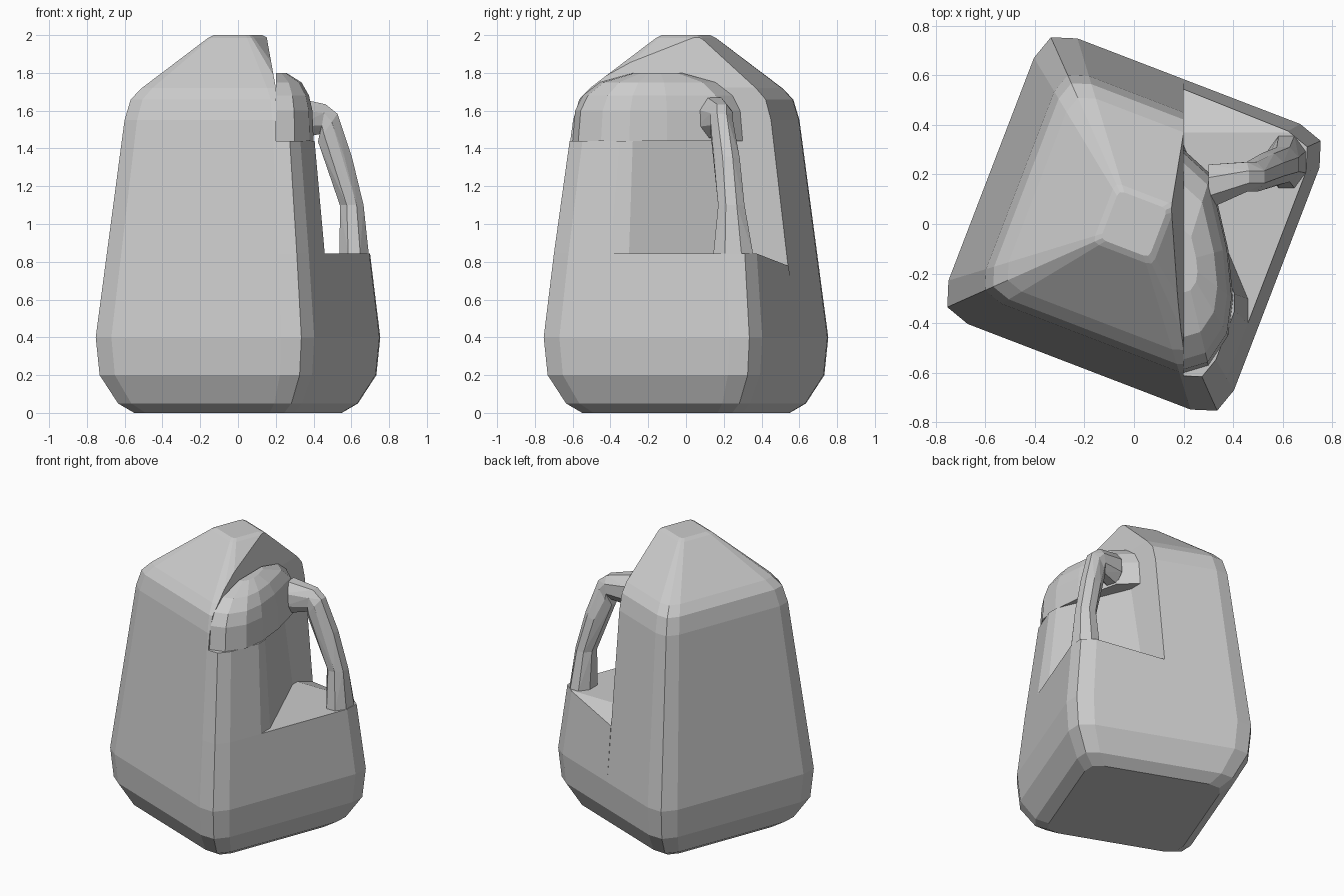
import bpy, bmesh, math
from mathutils import Vector, Matrix

cube = bpy.data.objects.get("Cube")
if cube:
    bpy.data.objects.remove(cube, do_unlink=True)

grey = bpy.data.materials.new("plain grey")
grey.use_nodes = True
colour = (0.6, 0.6, 0.6, 1)
grey.diffuse_color = colour
grey.node_tree.nodes["Principled BSDF"].inputs["Base Color"].default_value = colour

CUT_X, LOWER_TOP, COLUMN_TOP = 0.2, 0.845, 1.44
TURN = Matrix.Rotation(math.radians(-21), 3, "Z")


def wrap(bm):
    """Replace the mesh by the convex hull of its points."""
    points = [v.co.copy() for v in bm.verts]
    bm.clear()
    for p in points:
        bm.verts.new(p)
    result = bmesh.ops.convex_hull(bm, input=bm.verts)
    spare = {g for g in result["geom_interior"] + result["geom_unused"]
             if isinstance(g, bmesh.types.BMVert)}
    bmesh.ops.delete(bm, geom=list(spare), context="VERTS")


def hull(name, points, cuts=()):
    """Faceted convex part; each cut (point, normal) removes the normal's side."""
    bm = bmesh.new()
    for p in points:
        bm.verts.new(p)
    wrap(bm)
    for point, normal in cuts:
        bmesh.ops.bisect_plane(bm, geom=bm.verts[:] + bm.edges[:] + bm.faces[:],
                               dist=1e-5, plane_co=point, plane_no=normal, clear_outer=True)
        wrap(bm)
    bmesh.ops.dissolve_limit(bm, angle_limit=math.radians(1), verts=bm.verts, edges=bm.edges)
    bmesh.ops.recalc_face_normals(bm, faces=bm.faces)
    mesh = bpy.data.meshes.new(name)
    bm.to_mesh(mesh)
    bm.free()
    mesh.materials.append(grey)
    ob = bpy.data.objects.new(name, mesh)
    bpy.context.collection.objects.link(ob)
    return ob


# Jug shell: a turned, tapered square with rounded corners
def shell():
    levels = [(0, 0.45), (0.05, 0.52), (0.2, 0.6), (0.4, 0.617), (0.85, 0.572),
              (1.55, 0.492), (1.66, 0.465), (1.72, 0.417), (1.985, 0.13), (2, 0.105)]
    corner = [Vector((1, 0.78, 0)), Vector((0.945, 0.945, 0)), Vector((0.78, 1, 0))]
    for z, half in levels:
        for k in range(4):
            quarter = Matrix.Rotation(k * math.pi / 2, 3, "Z")
            for c in corner:
                yield TURN @ quarter @ (c * half) + Vector((0, 0, z))


points = list(shell())
side = (CUT_X, 0, 0)
hull("main_body", points, [(side, (1, 0, 0)), ((0.15, 0, 2), (1, 0, 0.18))])

hull("lower_body", points, [(side, (-1, 0, 0)),
                            ((0, 0, LOWER_TOP), (0, 0, 1)),
                            ((0, 0.37, LOWER_TOP), (0, 0.36, 0.93))])

# Column between the lower body and the shoulder, slanted behind the grip
hull("column", points, [(side, (-1, 0, 0)),
                        ((0, 0, LOWER_TOP), (0, 0, -1)),
                        ((0, 0, COLUMN_TOP), (0, 0, 1)),
                        ((0.45, 0, LOWER_TOP + 0.1), (1, 0, 0.09)),
                        ((0.45, -0.28, LOWER_TOP), (0.92, 0.385, 0.07))])

# Rounded shoulder that carries the handle
outline = [(0, -0.6), (0.1, -0.57), (0.18, -0.45), (0.2, -0.3),
           (0.18, -0.1), (0.12, 0.1), (0.11, 0.2), (0, 0.3)]
shoulder = []
for z, size in [(COLUMN_TOP, 1), (1.6, 0.97), (1.68, 0.88), (1.75, 0.68), (1.8, 0.28)]:
    for x, y in outline:
        shoulder.append((CUT_X + x * size, (y + 0.15) * size - 0.15, z))
hull("shoulder", shoulder)


# Handle: short faceted links between eight-sided rings
def ring(centre, wide, deep, tilt):
    """Ring across y and a direction tilted up from x by the given degrees."""
    a = math.radians(tilt)
    across = Vector((math.cos(a), 0, math.sin(a)))
    for k in range(8):
        t = (k + 0.5) * math.pi / 4
        yield (Vector(centre) + across * (wide * 1.08 * math.cos(t))
               + Vector((0, deep * 1.08 * math.sin(t), 0)))


root = ((0.3, 0.15, 1.56), 0.11, 0.09, 90)
knuckle = ((0.45, 0.19, 1.555), 0.08, 0.06, 80)
elbow = ((0.475, 0.19, 1.51), 0.09, 0.06, 55)
middle = ((0.54, 0.22, 1.34), 0.065, 0.065, 15)
wrist = ((0.602, 0.24, 1.1), 0.063, 0.07, 0)
foot = ((0.615, 0.25, LOWER_TOP), 0.077, 0.105, 0)
for name, links in [("handle_root", [root, knuckle]),
                    ("handle_elbow", [knuckle, elbow]),
                    ("handle_grip", [elbow, middle, wrist]),
                    ("handle_foot", [wrist, foot])]:
    hull(name, [p for link in links for p in ring(*link)])
